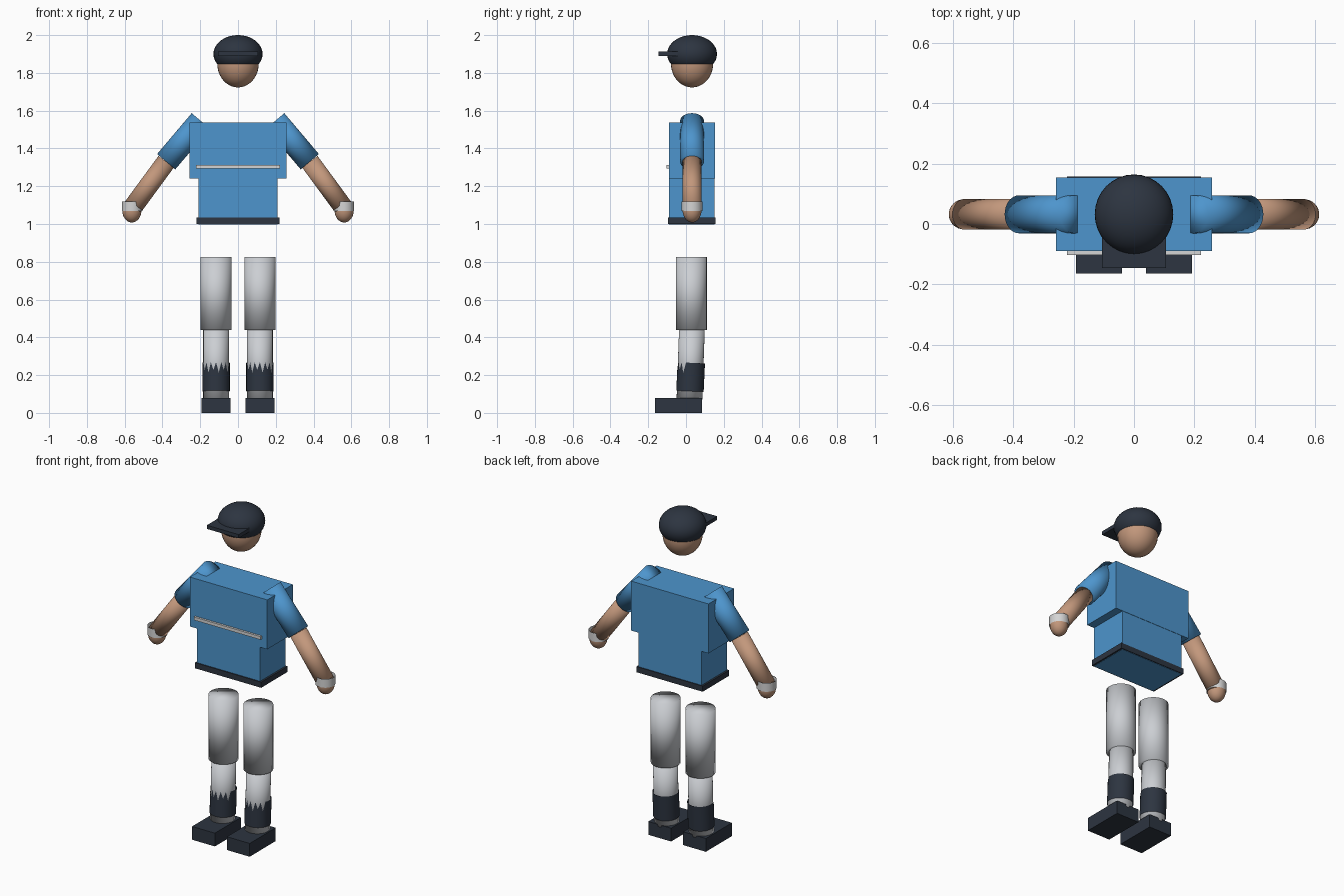
import bpy, bmesh, math
from mathutils import Vector

if "Cube" in bpy.data.objects:
    bpy.data.objects.remove(bpy.data.objects["Cube"])

CY = 0.032  # depth of the body's centre line


def material(name, rgb):
    m = bpy.data.materials.new(name)
    m.diffuse_color = (*rgb, 1)
    m.use_nodes = True
    m.node_tree.nodes["Principled BSDF"].inputs["Base Color"].default_value = m.diffuse_color
    return m


BLUE = material("jersey blue", (0.075, 0.30, 0.61))
SKIN = material("skin tan", (0.54, 0.31, 0.20))
DARK = material("dark navy", (0.026, 0.035, 0.052))
GREY = material("trouser grey", (0.60, 0.62, 0.65))
PALE = material("trim pale grey", (0.66, 0.66, 0.66))


def finish(name, mat, smooth):
    ob = bpy.context.object
    ob.name = ob.data.name = name
    ob.data.materials.append(mat)
    if smooth:
        bpy.ops.object.shade_smooth()
    return ob


def box(name, mat, x, y, z):
    """Box from (min, max) pairs."""
    bpy.ops.mesh.primitive_cube_add(size=1)
    ob = bpy.context.object
    lo, hi = Vector((x[0], y[0], z[0])), Vector((x[1], y[1], z[1]))
    ob.location, ob.scale = (lo + hi) / 2, hi - lo
    return finish(name, mat, False)


def rod(name, mat, a, b, r, sides=32, fill='NGON'):
    """Cylinder running from point a to point b."""
    a, b = Vector(a), Vector(b)
    bpy.ops.mesh.primitive_cylinder_add(vertices=sides, radius=r, depth=(b - a).length,
                                        end_fill_type=fill, location=(a + b) / 2)
    ob = bpy.context.object
    ob.rotation_mode = 'QUATERNION'
    ob.rotation_quaternion = Vector((0, 0, 1)).rotation_difference(b - a)
    return finish(name, mat, True)


def ball(name, mat, centre, radii):
    bpy.ops.mesh.primitive_uv_sphere_add(segments=32, ring_count=20, radius=1, location=centre)
    bpy.context.object.scale = radii
    return finish(name, mat, True)


# Head, cap and brim
ball("head", SKIN, (0, CY, 1.85), (0.11, 0.112, 0.127))
ball("cap", DARK, (0, CY, 1.9), (0.13, 0.132, 0.1))
box("cap_brim", DARK, (-0.106, 0.106), (-0.145, 0.03), (1.89, 1.912))

# Torso, belt and chest stripe
box("chest", BLUE, (-0.258, 0.258), (-0.09, 0.154), (1.24, 1.538))
box("waist", BLUE, (-0.21, 0.21), (-0.089, 0.152), (0.998, 1.25))
box("belt", DARK, (-0.221, 0.221), (-0.095, 0.157), (1.0, 1.034))
box("chest_stripe", PALE, (-0.222, 0.222), (-0.103, -0.088), (1.293, 1.312))

for s, side in ((-1, "left"), (1, "right")):
    # Arm: sleeve, forearm, hand and open wristband
    elbow = (s * 0.38, CY, 1.33)
    rod(side + "_sleeve", BLUE, (s * 0.197, CY, 1.546), elbow, 0.063)
    rod(side + "_forearm", SKIN, elbow, (s * 0.56, CY, 1.085), 0.051)
    ball(side + "_hand", SKIN, (s * 0.562, CY, 1.073), (0.051, 0.05, 0.065))
    rod(side + "_wristband", PALE, (s * 0.56, CY, 1.068), (s * 0.56, CY, 1.12),
        0.055, fill='NOTHING')

    # Leg: thigh and slightly tilted shin
    x = s * 0.116
    rod(side + "_thigh", GREY, (x, 0.028, 0.825), (x, 0.028, 0.438), 0.082)
    rod(side + "_shin", GREY, (x, 0.018, 0.07), (x, 0.032, 0.46), 0.068)

    # Sock with a ragged front edge
    sock = rod(side + "_sock", DARK, (x, 0.021, 0.115), (x, 0.028, 0.265), 0.0725, fill='NOTHING')
    bm = bmesh.new()
    bm.from_mesh(sock.data)
    for v in bm.verts:
        step = round(math.atan2(v.co.y, v.co.x) / (math.tau / 32))
        if v.co.z > 0 and v.co.y < -0.03 and step % 2:
            v.co.z -= 0.055 if step % 4 == 1 else 0.04
    bm.to_mesh(sock.data)
    bm.free()

    # Shoe
    box(side + "_shoe", DARK, (x - 0.076, x + 0.076), (-0.163, 0.085), (0, 0.08))
